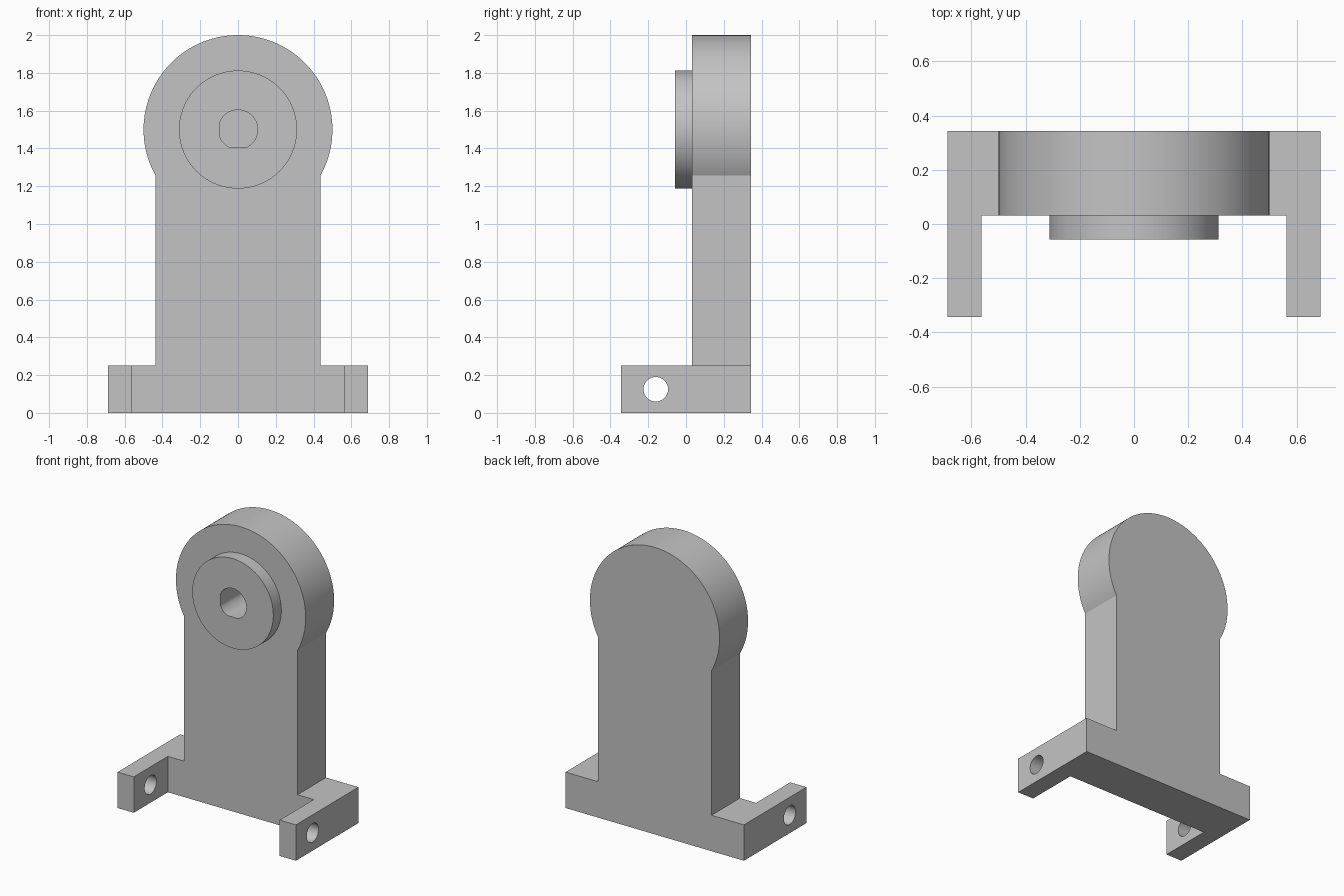
import bpy
import bmesh
from math import cos, sin, pi, asin, sqrt, radians

old = bpy.data.objects.get("Cube")
if old:
    bpy.data.objects.remove(old, do_unlink=True)

grey = bpy.data.materials.new("plain grey")
grey.use_nodes = True
colour = (0.55, 0.55, 0.55, 1)
grey.diffuse_color = colour
grey.node_tree.nodes["Principled BSDF"].inputs["Base Color"].default_value = colour

# Maps (outline u, outline v, depth) to x, y, z for each extrusion axis
AXES = {"X": lambda u, v, w: (w, u, v),
        "Y": lambda u, v, w: (u, w, v),
        "Z": lambda u, v, w: (u, v, w)}


def prism(name, outline, axis, start, end):
    """Solid made by extruding a closed outline along one axis."""
    bm = bmesh.new()
    place = AXES[axis]
    rings = [[bm.verts.new(place(u, v, w)) for u, v in outline] for w in (start, end)]
    n = len(outline)
    for ring in rings:
        bm.faces.new(ring)
    for i in range(n):
        j = (i + 1) % n
        bm.faces.new((rings[0][i], rings[0][j], rings[1][j], rings[1][i]))
    bmesh.ops.recalc_face_normals(bm, faces=bm.faces)
    mesh = bpy.data.meshes.new(name)
    bm.to_mesh(mesh)
    bm.free()
    mesh.materials.append(grey)
    obj = bpy.data.objects.new(name, mesh)
    bpy.context.collection.objects.link(obj)
    return obj


def arc(cu, cv, r, a0=0, a1=2 * pi, n=96, closed=True):
    steps = n if closed else n - 1
    return [(cu + r * cos(a0 + (a1 - a0) * i / steps),
             cv + r * sin(a0 + (a1 - a0) * i / steps)) for i in range(n)]


def combine(target, tool, operation):
    """Apply a boolean and delete the tool."""
    tool.hide_render = True
    mod = target.modifiers.new(operation.lower(), "BOOLEAN")
    mod.operation = operation
    mod.solver = "EXACT"
    mod.object = tool
    bpy.context.view_layer.objects.active = target
    bpy.ops.object.modifier_apply(modifier=mod.name)
    bpy.data.objects.remove(tool, do_unlink=True)


# Main dimensions
half, inner, neck = 0.6875, 0.5625, 0.4375
front, plate, back = -0.344, 0.031, 0.344
foot_top, hub_z, head_r = 0.25, 1.5, 0.5

# Upright plate: foot bar, neck and round head in one profile
dip = asin(sqrt(head_r ** 2 - neck ** 2) / head_r)
profile = [(-half, 0), (half, 0), (half, foot_top), (neck, foot_top)]
profile += arc(0, hub_z, head_r, -dip, pi + dip, 96, closed=False)
profile += [(-neck, foot_top), (-half, foot_top)]
bracket = prism("bracket", profile, "Y", plate, back)

# Forward arms of the foot
for side in (-1, 1):
    a, b = sorted((side * inner, side * half))
    arm = prism("arm", [(a, front), (b, front), (b, back), (a, back)], "Z", 0, foot_top)
    combine(bracket, arm, "UNION")

# Raised round boss on the head
combine(bracket, prism("boss", arc(0, hub_z, 0.3125), "Y", -0.0575, 0.15), "UNION")

# Blind shaft bore with two flats
flat = 0.095
bore = [(max(u, -flat), max(v, hub_z - flat)) for u, v in arc(0, hub_z, 0.104, n=64)]
combine(bracket, prism("bore", bore, "Y", -0.2, 0.25), "DIFFERENCE")

# Pin hole through both arms
combine(bracket, prism("pin_hole", arc(-0.16, 0.125, 0.065, n=48), "X", -1, 1), "DIFFERENCE")

# Merge flat regions
bm = bmesh.new()
bm.from_mesh(bracket.data)
bmesh.ops.remove_doubles(bm, verts=bm.verts, dist=0.00001)
bmesh.ops.dissolve_limit(bm, angle_limit=radians(0.5), verts=bm.verts, edges=bm.edges)
bm.to_mesh(bracket.data)
bm.free()

bpy.ops.object.select_all(action="DESELECT")
bracket.select_set(True)
bpy.context.view_layer.objects.active = bracket
bpy.ops.object.shade_smooth_by_angle(angle=radians(25))
